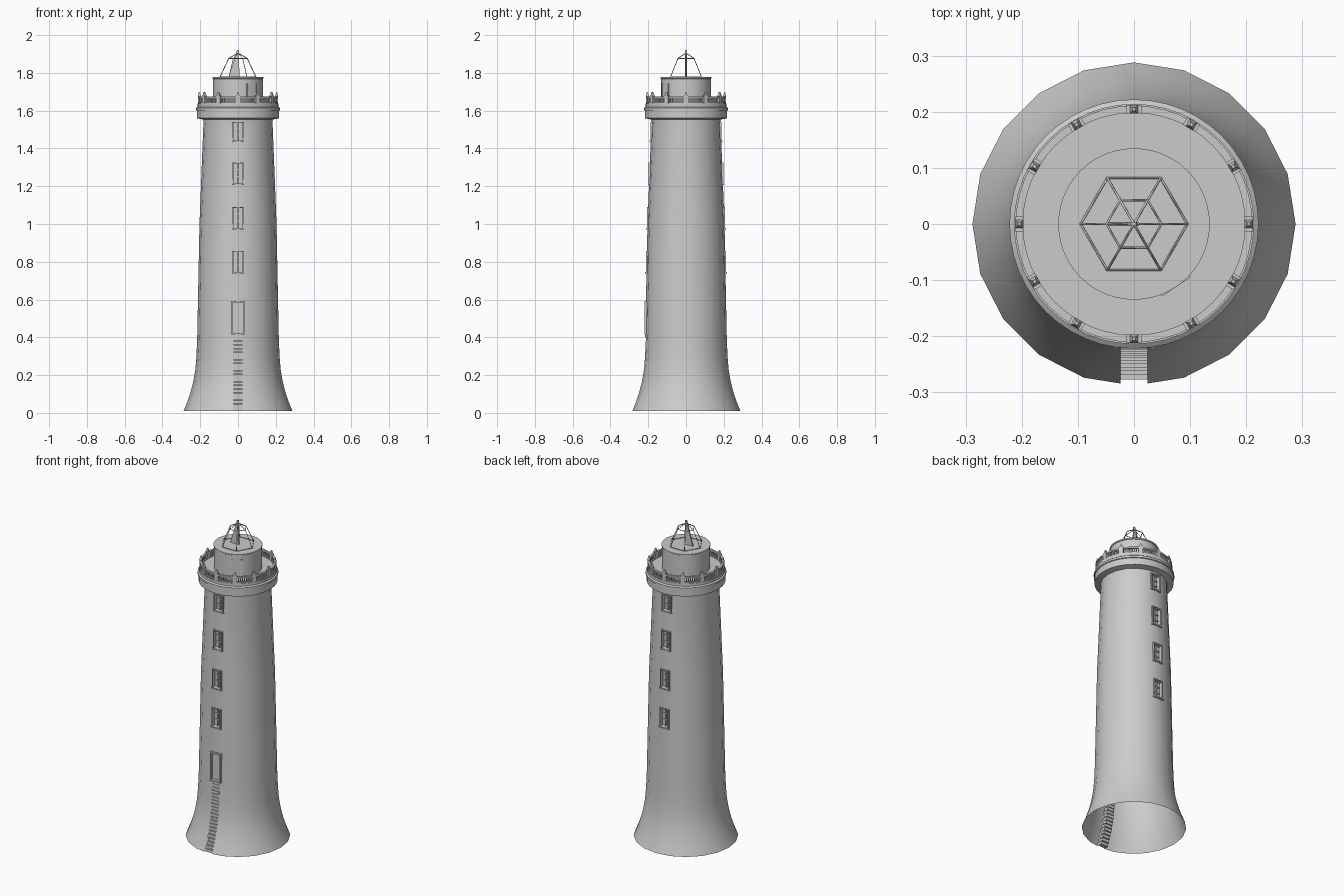
import bpy, bmesh
from math import sin, cos, pi, radians
from mathutils import Matrix, Vector

if "Cube" in bpy.data.objects:
    bpy.data.objects.remove(bpy.data.objects["Cube"])


def finish(name, bm, smooth=False):
    bmesh.ops.recalc_face_normals(bm, faces=bm.faces)
    me = bpy.data.meshes.new(name)
    bm.to_mesh(me)
    bm.free()
    ob = bpy.data.objects.new(name, me)
    bpy.context.collection.objects.link(ob)
    if smooth:
        bpy.ops.object.select_all(action='DESELECT')
        ob.select_set(True)
        bpy.context.view_layer.objects.active = ob
        bpy.ops.object.shade_smooth_by_angle(angle=radians(35))
    return ob


def lathe(profile, n):
    bm = bmesh.new()
    rings = []
    for r, z in profile:
        if r == 0:
            rings.append([bm.verts.new((0, 0, z))] * n)
        else:
            rings.append([bm.verts.new((r * cos(2 * pi * i / n), r * sin(2 * pi * i / n), z)) for i in range(n)])
    for a, b in zip(rings, rings[1:]):
        for i in range(n):
            j = (i + 1) % n
            vs = list(dict.fromkeys([a[i], a[j], b[j], b[i]]))
            bm.faces.new(vs)
    return bm


def box(bm, x0, x1, y0, y1, z0, z1, rot=0):
    m = (Matrix.Rotation(rot, 4, 'Z') @ Matrix.Translation(((x0 + x1) / 2, (y0 + y1) / 2, (z0 + z1) / 2))
         @ Matrix.Diagonal((x1 - x0, abs(y1 - y0), z1 - z0, 1)))
    bmesh.ops.create_cube(bm, size=1, matrix=m)


def cut_opening(bm, hw, z0, z1, s):
    def region(lo, hi):
        fs = []
        for f in bm.faces:
            c = f.calc_center_median()
            if abs(c.x) < 0.06 and c.y * s > 0 and lo < c.z < hi:
                fs.append(f)
        return fs

    def slice_(fs, co, no):
        geom = set(fs)
        for f in fs:
            geom.update(f.edges)
            geom.update(f.verts)
        bmesh.ops.bisect_plane(bm, geom=list(geom), plane_co=co, plane_no=no)
    for z in (z0, z1):
        slice_(region(-1, 3), (0, 0, z), (0, 0, 1))
    for x in (-hw, hw):
        slice_(region(z0, z1), (x, 0, 0), (1, 0, 0))
    gone = [f for f in region(z0, z1) if abs(f.calc_center_median().x) < hw]
    bmesh.ops.delete(bm, geom=gone, context='FACES')


profile = [(0.288, 0.01), (0.268, 0.06), (0.25, 0.115), (0.236, 0.17), (0.226, 0.23), (0.22, 0.30),
           (0.216, 0.40), (0.204, 1.0), (0.183, 1.535), (0.185, 1.56)]


def radius(z):
    for (r0, z0), (r1, z1) in zip(profile, profile[1:]):
        if z <= z1:
            return r0 + (r1 - r0) * max(0, (z - z0) / (z1 - z0))
    return profile[-1][0]


# tower shell with openings for windows, door and stair
windows = [(0.742, 0.858), (0.975, 1.09), (1.21, 1.325), (1.438, 1.54)]
tower = lathe(profile, 20)
for s in (-1, 1):
    for z0, z1 in windows:
        cut_opening(tower, 0.029, z0, z1, s)
cut_opening(tower, 0.034, 0.42, 0.59, -1)
cut_opening(tower, 0.024, 0.01, 0.40, -1)
finish("tower", tower, True)

# windows: frame, glass and glazing bars
for s, side in ((-1, "front"), (1, "back")):
    for k, (z0, z1) in enumerate(windows):
        bm = bmesh.new()
        r = radius((z0 + z1) / 2)
        out, back = r + 0.004, r - 0.02
        for a, b in ((-0.031, -0.025), (0.025, 0.031)):
            box(bm, a, b, s * back, s * out, z0, z1)
        box(bm, -0.031, 0.031, s * back, s * out, z1 - 0.006, z1)
        box(bm, -0.033, 0.033, s * back, s * (out + 0.004), z0 - 0.003, z0 + 0.005)
        box(bm, -0.027, 0.027, s * (back - 0.002), s * back, z0, z1)
        box(bm, -0.003, 0.003, s * back, s * (back + 0.008), z0, z1)
        for t in (0.36, 0.68):
            z = z0 + (z1 - z0) * t
            box(bm, -0.027, 0.027, s * back, s * (back + 0.006), z - 0.002, z + 0.002)
        finish(f"{side}_window_{k + 1}", bm)

# entrance door and its surround
bm = bmesh.new()
for a, b in ((-0.036, -0.028), (0.028, 0.036)):
    box(bm, a, b, -0.195, -0.219, 0.42, 0.59)
box(bm, -0.036, 0.036, -0.195, -0.219, 0.582, 0.592)
box(bm, -0.036, 0.036, -0.195, -0.221, 0.415, 0.424)
box(bm, -0.029, 0.029, -0.195, -0.203, 0.42, 0.585)
finish("entrance_door", bm)

# steps sunk into the flared foot
bm = bmesh.new()
n = 20
for i in range(n):
    z0, z1 = 0.01 + 0.39 * i / n, 0.01 + 0.39 * (i + 1) / n
    r = radius(z1) - 0.003
    box(bm, -0.024, 0.024, -r, -r + 0.026, z0, z1 - 0.002)
finish("stair", bm)

# gallery slab
finish("gallery", lathe([(0.183, 1.553), (0.217, 1.56), (0.217, 1.60), (0.222, 1.602), (0.222, 1.614),
                         (0.214, 1.62), (0.214, 1.637), (0.0, 1.637)], 48), True)

# balustrade rails
for name, z0, z1, ri, ro in (("bottom_rail", 1.637, 1.643, 0.198, 0.211), ("top_rail", 1.667, 1.676, 0.198, 0.211)):
    finish(name, lathe([(ri, z0), (ro, z0), (ro, z1), (ri, z1), (ri, z0)], 48), True)

# balusters and posts with pointed caps
bal, posts = bmesh.new(), bmesh.new()
for i in range(12):
    a = i * pi / 6
    box(posts, -0.013, 0.013, 0.197, 0.212, 1.637, 1.68, a)
    m = Matrix.Rotation(a, 4, 'Z') @ Matrix.Translation((0, 0.2045, 1.689)) @ Matrix.Rotation(pi / 4, 4, 'Z')
    bmesh.ops.create_cone(posts, cap_ends=True, segments=4, radius1=0.011, radius2=0.004, depth=0.02, matrix=m)
    for k in range(1, 8):
        box(bal, -0.0025, 0.0025, 0.202, 0.207, 1.64, 1.669, a + radians(3 + 3 * k))
finish("balusters", bal)
finish("posts", posts)

# lantern room and its door
finish("lantern_room", lathe([(0.132, 1.637), (0.132, 1.768), (0.135, 1.77), (0.135, 1.777), (0, 1.777)], 48), True)
bm = bmesh.new()
a = radians(34)
box(bm, -0.028, 0.028, -0.12, -0.131, 1.637, 1.742, a)
for x in (-0.031, 0.027):
    box(bm, x, x + 0.004, -0.12, -0.135, 1.637, 1.745, a)
box(bm, -0.031, 0.031, -0.12, -0.135, 1.741, 1.745, a)
finish("lantern_door", bm)

# open cage on the roof
cu = bpy.data.curves.new("roof_cage", 'CURVE')
cu.dimensions = '3D'
cu.bevel_depth = 0.0022
cu.bevel_resolution = 0
cu.use_fill_caps = True


def path(pts, closed=False):
    sp = cu.splines.new('POLY')
    sp.points.add(len(pts) - 1)
    for p, q in zip(sp.points, pts):
        p.co = (*q, 1)
    sp.use_cyclic_u = closed


def hexagon(r, z):
    return [Vector((r * cos(i * pi / 3), r * sin(i * pi / 3), z)) for i in range(6)]


low, high = hexagon(0.095, 1.778), hexagon(0.049, 1.877)
path(low, True)
path(high, True)
for p, q in zip(low, high):
    path([p, q, Vector((0, 0, 1.905))])
bpy.context.collection.objects.link(bpy.data.objects.new("roof_cage", cu))

# tapering fin inside the cage
bm = bmesh.new()
f = bm.faces.new([bm.verts.new((x, -0.004, z)) for x, z in
                  ((-0.048, 1.777), (0.008, 1.777), (0.004, 1.922), (-0.005, 1.922))])
ext = bmesh.ops.extrude_face_region(bm, geom=[f])
bmesh.ops.translate(bm, vec=(0, 0.008, 0), verts=[v for v in ext["geom"] if isinstance(v, bmesh.types.BMVert)])
finish("roof_fin", bm)
